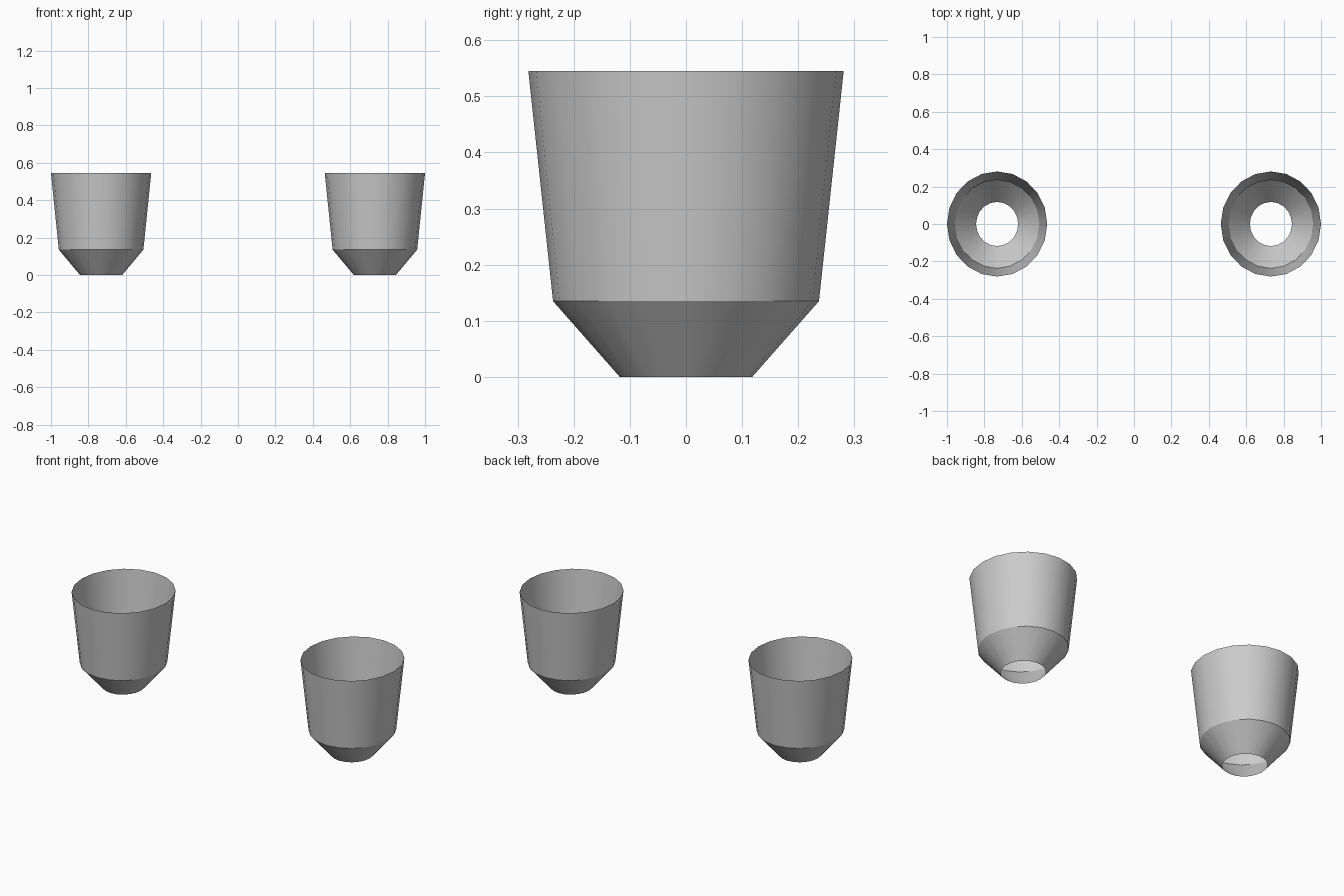
import bpy, bmesh, math

if "Cube" in bpy.data.objects:
    bpy.data.objects.remove(bpy.data.objects["Cube"])

SIDES = 20
X_SCALE = 0.954          # cups are slightly narrower in x than in y
PROFILE = [(0.118, 0.0), (0.237, 0.135), (0.281, 0.545)]  # radius, height


def make_cup(name, cx):
    bm = bmesh.new()
    # stacked rings following the profile, open at both ends
    rings = [[bm.verts.new((r * X_SCALE * math.cos(2 * math.pi * i / SIDES),
                            r * math.sin(2 * math.pi * i / SIDES), z))
              for i in range(SIDES)] for r, z in PROFILE]
    for low, high in zip(rings, rings[1:]):
        for i in range(SIDES):
            j = (i + 1) % SIDES
            bm.faces.new((low[i], low[j], high[j], high[i]))
    # smooth walls, crisp crease between cone and cup
    for f in bm.faces:
        f.smooth = True
    for i in range(SIDES):
        bm.edges.get((rings[1][i], rings[1][(i + 1) % SIDES])).smooth = False
    mesh = bpy.data.meshes.new(name)
    bm.to_mesh(mesh)
    bm.free()
    cup = bpy.data.objects.new(name, mesh)
    cup.location.x = cx
    bpy.context.collection.objects.link(cup)


# left and right open cups
for name, side in (("left_cup", -1), ("right_cup", 1)):
    make_cup(name, side * (1 - PROFILE[-1][0] * X_SCALE))
